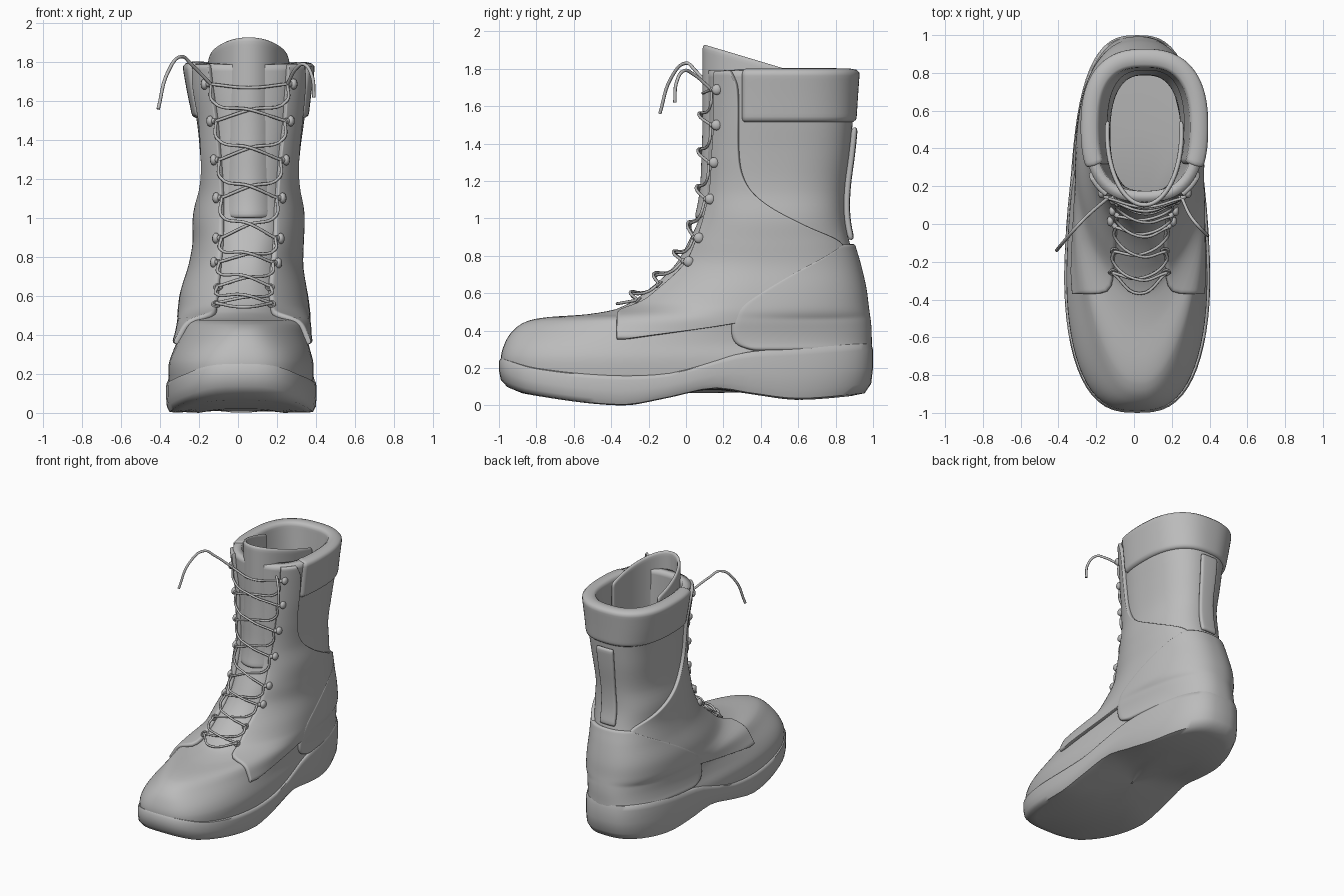
import bpy, math
from mathutils import Vector

cube = bpy.data.objects.get("Cube")
if cube:
    bpy.data.objects.remove(cube)

grey = bpy.data.materials.new("boot grey")
grey.use_nodes = True
tone = (0.5, 0.5, 0.5, 1)
grey.diffuse_color = tone
grey.node_tree.nodes["Principled BSDF"].inputs["Base Color"].default_value = tone


def smooth_table(rows, key, column=1):
    """Cubic lookup of one column of a table whose first column is the key."""
    def slope(i):
        lo, hi = rows[max(i - 1, 0)], rows[min(i + 1, len(rows) - 1)]
        return (hi[column] - lo[column]) / (hi[0] - lo[0])
    key = min(max(key, rows[0][0]), rows[-1][0])
    i = 0
    while i < len(rows) - 2 and key > rows[i + 1][0]:
        i += 1
    a, b = rows[i], rows[i + 1]
    d = b[0] - a[0]
    t = (key - a[0]) / d
    s = 1 - t
    return (a[column] * s * s * (1 + 2 * t) + b[column] * t * t * (3 - 2 * t)
            + d * t * s * (s * slope(i) - t * slope(i + 1)))


def ramp(value, start, stop):
    t = min(max((value - start) / (stop - start), 0), 1)
    return t * t * (3 - 2 * t)


def finish(obj):
    obj.data.materials.append(grey)
    bpy.ops.object.select_all(action="DESELECT")
    bpy.context.view_layer.objects.active = obj
    obj.select_set(True)
    if obj.type == "CURVE":
        bpy.ops.object.convert(target="MESH")
    bpy.ops.object.shade_smooth_by_angle(angle=math.radians(50))


def sheet(name, rows, closed=False, thick=0.0, offset=0.0, soften=0):
    """Surface through rows of points, optionally thickened and rounded."""
    n = len(rows[0])
    faces = [(r * n + c, r * n + (c + 1) % n, (r + 1) * n + (c + 1) % n, (r + 1) * n + c)
             for r in range(len(rows) - 1) for c in range(n if closed else n - 1)]
    mesh = bpy.data.meshes.new(name)
    mesh.from_pydata([p for row in rows for p in row], [], faces)
    obj = bpy.data.objects.new(name, mesh)
    bpy.context.collection.objects.link(obj)
    if thick:
        shell = obj.modifiers.new("thickness", "SOLIDIFY")
        shell.thickness, shell.offset = thick, offset
    if soften:
        rounding = obj.modifiers.new("rounding", "SUBSURF")
        rounding.levels = rounding.render_levels = soften
    finish(obj)


def tube(name, points, radius):
    data = bpy.data.curves.new(name, "CURVE")
    data.dimensions = "3D"
    data.bevel_depth, data.bevel_resolution, data.resolution_u = radius, 2, 6
    data.use_fill_caps = True
    line = data.splines.new("BEZIER")
    line.bezier_points.add(len(points) - 1)
    for knot, p in zip(line.bezier_points, points):
        knot.co = p
        knot.handle_left_type = knot.handle_right_type = "AUTO"
    obj = bpy.data.objects.new(name, data)
    bpy.context.collection.objects.link(obj)
    finish(obj)


# Foot width along its length, shared by sole and lower upper
WIDTH = [(-1, .4), (-.4, .395), (0, .375), (.3, .352), (.99, .34)]

# Upper sections: height, front, back, half width, middle, squareness
UPPER = [(.14, -.975, .965, .378, .015, 2.8), (.25, -.99, .97, .38, .016, 2.75),
         (.33, -.97, .968, .358, .02, 2.6), (.4, -.925, .967, .336, .026, 2.5),
         (.45, -.85, .963, .325, .03, 2.45), (.472, -.74, .96, .32, .03, 2.4),
         (.487, -.53, .958, .318, .03, 2.4), (.52, -.36, .953, .315, .03, 2.4),
         (.62, -.2, .94, .302, .03, 2.4), (.75, -.06, .91, .272, .04, 2.4),
         (.87, .01, .875, .262, .052, 2.4), (1, .07, .85, .264, .055, 2.4),
         (1.15, .1, .85, .245, .06, 2.4), (1.35, .11, .875, .258, .062, 2.5),
         (1.5, .115, .89, .276, .064, 2.5), (1.65, .115, .9, .3, .058, 2.5),
         (1.79, .115, .91, .322, .055, 2.5)]


def section(z):
    return [smooth_table(UPPER, z, c) for c in range(1, 6)]


def on_upper(theta, z):
    """Point on the upper: angle 0 is the front, growing toward +x."""
    front, back, half, mid, p = section(z)
    c, s = math.cos(theta), math.sin(theta)
    y = (front + back) / 2 - c * (back - front) / 2
    wide = half * max(0, 1 - abs(c) ** p) ** (1 / p)
    # narrower heel low down, narrower instep above the toe
    wide *= 1 + (smooth_table(WIDTH, y) / .395 - 1) * (1 - ramp(z, .3, .5))
    wide *= 1 - .32 * max(0, c) ** 2 * ramp(z, .3, .48) * (1 - ramp(z, .6, 1.2))
    return Vector((mid + math.copysign(wide, s), y, z))


def lifted(theta, z, lift):
    e = 0.01
    across = on_upper(theta + e, z) - on_upper(theta - e, z)
    up = on_upper(theta, min(z + e, 1.79)) - on_upper(theta, min(z, 1.78) - e)
    return on_upper(theta, z) + across.cross(up).normalized() * lift


def angle_at_y(y, z):
    front, back = section(z)[:2]
    return math.acos(max(-1, min(1, ((front + back) / 2 - y) * 2 / (back - front))))


def angle_at_x(x, z):
    low, high = 0, math.pi / 2
    for step in range(20):
        half = (low + high) / 2
        if on_upper(half, z).x - section(z)[3] < x:
            low = half
        else:
            high = half
    return low


def panel(name, low, high, start, stop, lift, thick, rows=28, cols=28):
    grid = []
    for r in range(rows + 1):
        z = low + (high - low) * r / rows
        a, b = start(z), stop(z)
        grid.append([lifted(a + (b - a) * c / cols, z, lift) for c in range(cols + 1)])
    sheet(name, grid, thick=thick, soften=1)


# Body of the boot, one hollow shell from toe to rim
levels = [a[0] + (b[0] - a[0]) * k / 4 for a, b in zip(UPPER, UPPER[1:]) for k in range(4)]
sheet("upper", [[on_upper(math.tau * k / 80, z) for k in range(80)] for z in levels + [1.79]],
      closed=True, thick=0.06, offset=-1)

# Sole: one outline stacked in layers between curved bottom and top lines
BOTTOM = [(-1, .11), (-.85, .06), (-.35, .0), (-.1, .04), (.15, .09), (.35, .06), (.6, .03), (.99, .06)]
TOP = [(-1, .26), (-.8, .2), (-.4, .16), (-.1, .17), (.1, .22), (.3, .28), (.6, .31), (.99, .34)]
LAYERS = [(0, .01), (0, .3), (0, .6), (0, .88), (.03, .955), (.2, .99), (.5, 1),
          (.85, 1), (.97, .99), (1, .97), (1, .8), (1, .5), (1, .2), (1, .01)]
sole = []
for rise, scale in LAYERS:
    ring = []
    for k in range(72):
        c, s = math.cos(math.tau * k / 72), math.sin(math.tau * k / 72)
        wide = smooth_table(WIDTH, -c) * max(0, 1 - abs(c) ** 2.8) ** (1 / 2.8)
        y = -c * scale
        low, high = smooth_table(BOTTOM, y), smooth_table(TOP, y)
        ring.append((0.017 + math.copysign(wide, s) * scale, y, low + (high - low) * rise))
    sole.append(ring)
sheet("sole", sole, closed=True)

# Lace-up side panels, mirrored
GAP = [(.35, .17), (.54, .16), (.63, .15), (.89, .15), (1.1, .155), (1.3, .17), (1.5, .19), (1.69, .21), (1.8, .22)]
REAR = [(.35, -.33), (.44, .27), (.5, .5), (.6, .72), (.75, .83), (.87, .82), (.96, .64),
        (1.06, .45), (1.16, .34), (1.3, .29), (1.7, .28), (1.8, .24)]


def lace_edge(z, inset=0.025):
    return max(angle_at_x(smooth_table(GAP, z) - inset, z), angle_at_y(-.37, z))


for side, label in ((1, "left"), (-1, "right")):
    panel(label + "_lacing_panel", .35, 1.79, lambda z: side * lace_edge(z),
          lambda z: side * max(angle_at_y(smooth_table(REAR, z), z), lace_edge(z) + 0.02),
          0.008, 0.032, rows=60)

# Heel counter, padded collar and back strip wrap around the rear
COUNTER = [(.29, .36), (.32, .27), (.42, .24), (.52, .28), (.6, .39), (.7, .56), (.8, .74), (.86, .83)]


def counter_edge(z):
    return angle_at_y(smooth_table(COUNTER, z), z)


def collar_edge(z):
    return angle_at_y(0.295, z)


def around(edge):
    return lambda z: math.tau - edge(z)


panel("heel_counter", .29, .86, counter_edge, around(counter_edge), 0.008, 0.036, cols=48)
panel("collar", 1.51, 1.8, collar_edge, around(collar_edge), -0.03, 0.1, rows=8, cols=48)
panel("back_strip", .88, 1.49, lambda z: math.pi - .16, lambda z: math.pi + .16,
      0.015, 0.03, rows=16, cols=6)

# Tongue: a curled sheet standing above the rim
tongue = []
for r in range(25):
    row = []
    for c in range(33):
        t = -1.75 + 3.5 * c / 32
        curl = 0.38 * (1 - math.cos(t))
        z = 1 + (0.93 - 0.3 * curl) * r / 24
        row.append((0.055 + 0.197 * math.sin(t), section(z)[0] - 0.015 + curl, z))
    tongue.append(row)
sheet("tongue", tongue, thick=0.025, soften=1)

# Hooks and eyelets along both lacing edges
HEIGHTS = [.54, .63, .76, .89, 1.1, 1.3, 1.5, 1.69]


def anchor(side, z, lift=0.03):
    return lifted(side * lace_edge(z, 0.03), z, lift)


for side in (1, -1):
    for z in HEIGHTS[2:]:
        root = anchor(side, z)
        tip = lifted(side * (lace_edge(z) + 0.1), z, 0.028)
        tube("hook_stem", [root, (root + tip) / 2, tip], 0.014)
        bpy.ops.mesh.primitive_uv_sphere_add(segments=12, ring_count=8, radius=0.028, location=tip)
        knob = bpy.context.object
        knob.name = "hook_head"
        knob.scale.x = 0.7
        finish(knob)
    for z in HEIGHTS[:2]:
        bpy.ops.mesh.primitive_torus_add(major_segments=16, minor_segments=6, major_radius=0.018,
                                         minor_radius=0.007, location=anchor(side, z, 0.025))
        ring = bpy.context.object
        ring.name = "eyelet"
        ring.rotation_euler.x = math.radians(45)
        finish(ring)

# Laces: a bar at each end, and flat crossing strands that climb to the next hook
for z in (HEIGHTS[0], HEIGHTS[-1]):
    tube("lace_bar", [anchor(-1, z), lifted(0, z - 0.02, 0.025), anchor(1, z)], 0.008)
for z, above in zip(HEIGHTS, HEIGHTS[1:]):
    for side in (1, -1):
        middle = lifted(0, z + (above - z) * 0.3, 0.04 + 0.008 * side)
        turn = anchor(-side, z + (above - z) * 0.55, 0.035)
        tube("lace_cross", [anchor(side, z), middle, turn, anchor(-side, above)], 0.008)

# Loose lace ends arching forward
tube("right_lace_end", [anchor(-1, 1.69), (-.24, .05, 1.79), (-.29, .0, 1.83),
                        (-.36, -.08, 1.75), (-.41, -.14, 1.56)], 0.009)
tube("left_lace_end", [anchor(1, 1.69), (.3, .04, 1.77), (.34, -.01, 1.79),
                       (.38, -.05, 1.73), (.39, -.06, 1.62)], 0.009)
